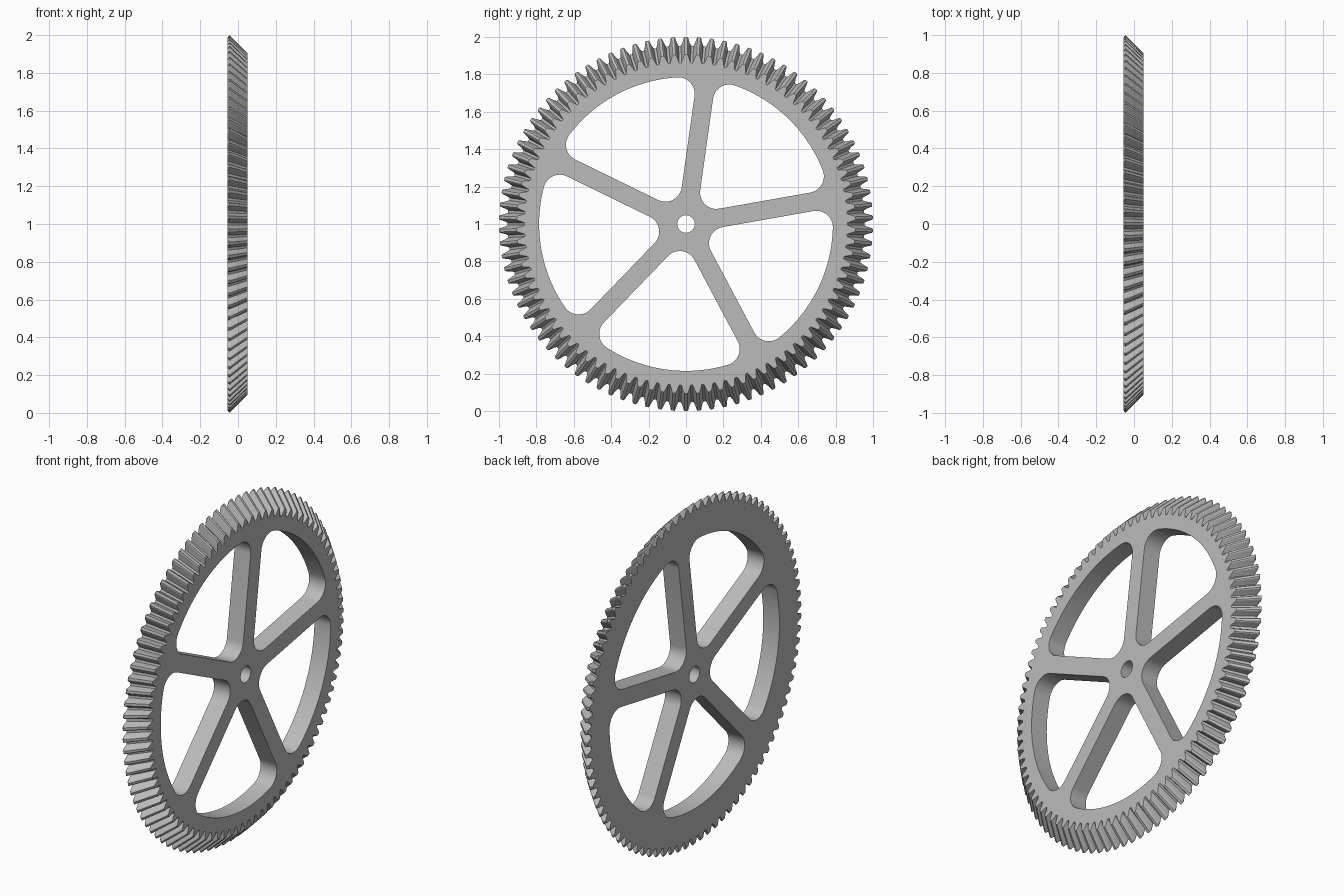
import bpy, bmesh
from math import pi, sin, cos, asin, radians

if "Cube" in bpy.data.objects:
    bpy.data.objects.remove(bpy.data.objects["Cube"], do_unlink=True)

TEETH = 90
BACK, FRONT = -0.055, 0.05
SPOKE_HALF, FILLET, WINDOW_R, BORE_R = 0.05, 0.088, 0.785, 0.047

steel = bpy.data.materials.new("grey steel")
steel.use_nodes = True
steel.diffuse_color = (0.5, 0.5, 0.5, 1)
steel.node_tree.nodes["Principled BSDF"].inputs["Base Color"].default_value = (0.5, 0.5, 0.5, 1)


def loft(name, rings):
    """Solid through rings of (x, y, z) points, capped at both ends."""
    bm = bmesh.new()
    loops = [[bm.verts.new(p) for p in ring] for ring in rings]
    n = len(loops[0])
    for a, b in zip(loops, loops[1:]):
        for i in range(n):
            j = (i + 1) % n
            bm.faces.new((a[i], a[j], b[j], b[i]))
    bm.faces.new(loops[0][::-1])
    bm.faces.new(loops[-1])
    bmesh.ops.recalc_face_normals(bm, faces=bm.faces)
    mesh = bpy.data.meshes.new(name)
    bm.to_mesh(mesh)
    bm.free()
    mesh.materials.append(steel)
    ob = bpy.data.objects.new(name, mesh)
    bpy.context.collection.objects.link(ob)
    return ob


# Toothed ring: (height fraction, half width in pitches) up one flank
FLANK = [(0, 0.40), (0.5, 0.27), (0.88, 0.18), (1, 0.11)]
TOOTH = [(h, -w) for h, w in FLANK] + [(h, w) for h, w in FLANK[::-1]]


def gear_ring(x, root, tip):
    ring = []
    for k in range(TEETH):
        for h, w in TOOTH:
            a = pi / 2 + (k + w) * 2 * pi / TEETH
            r = root + h * (tip - root)
            ring.append((x, r * cos(a), 1 + r * sin(a)))
    return ring


gear = loft("bevel_gear", [gear_ring(BACK, 0.953, 0.987),
                           gear_ring(-0.045, 0.945, 1.0),
                           gear_ring(FRONT, 0.862, 0.905)])


def arc(cx, cy, r, a0, a1, n):
    return [(cx + r * cos(a0 + (a1 - a0) * i / n),
             cy + r * sin(a0 + (a1 - a0) * i / n)) for i in range(n + 1)]


def cutter(outline, turn=0):
    c, s = cos(turn), sin(turn)
    return loft("cutter", [[(x, u * c - v * s, 1 + u * s + v * c) for u, v in outline]
                           for x in (-0.2, 0.2)])


# Window between two spokes, with rounded corners
half, side = radians(36), radians(126)
reach = WINDOW_R - FILLET
beta = half - asin((SPOKE_HALF + FILLET) / reach)
cu, cv = reach * cos(beta), reach * sin(beta)
window = (arc((SPOKE_HALF + FILLET) / sin(half), 0, FILLET, side, 2 * pi - side, 14)
          + arc(cu, -cv, FILLET, -side, -beta, 12)
          + arc(0, 0, WINDOW_R, -beta, beta, 24)[1:-1]
          + arc(cu, cv, FILLET, beta, side, 12))

cutters = [cutter(window, radians(46 + 72 * k)) for k in range(5)]
cutters.append(cutter(arc(0, 0, BORE_R, 0, 2 * pi, 32)[:-1]))

# Cut the windows and the bore
bpy.context.view_layer.objects.active = gear
gear.select_set(True)
for c in cutters:
    c.hide_render = True
    mod = gear.modifiers.new("cut", "BOOLEAN")
    mod.operation, mod.solver, mod.object = "DIFFERENCE", "EXACT", c
    bpy.ops.object.modifier_apply(modifier=mod.name)
    bpy.data.objects.remove(c, do_unlink=True)

bpy.ops.object.shade_smooth_by_angle(angle=radians(20))
